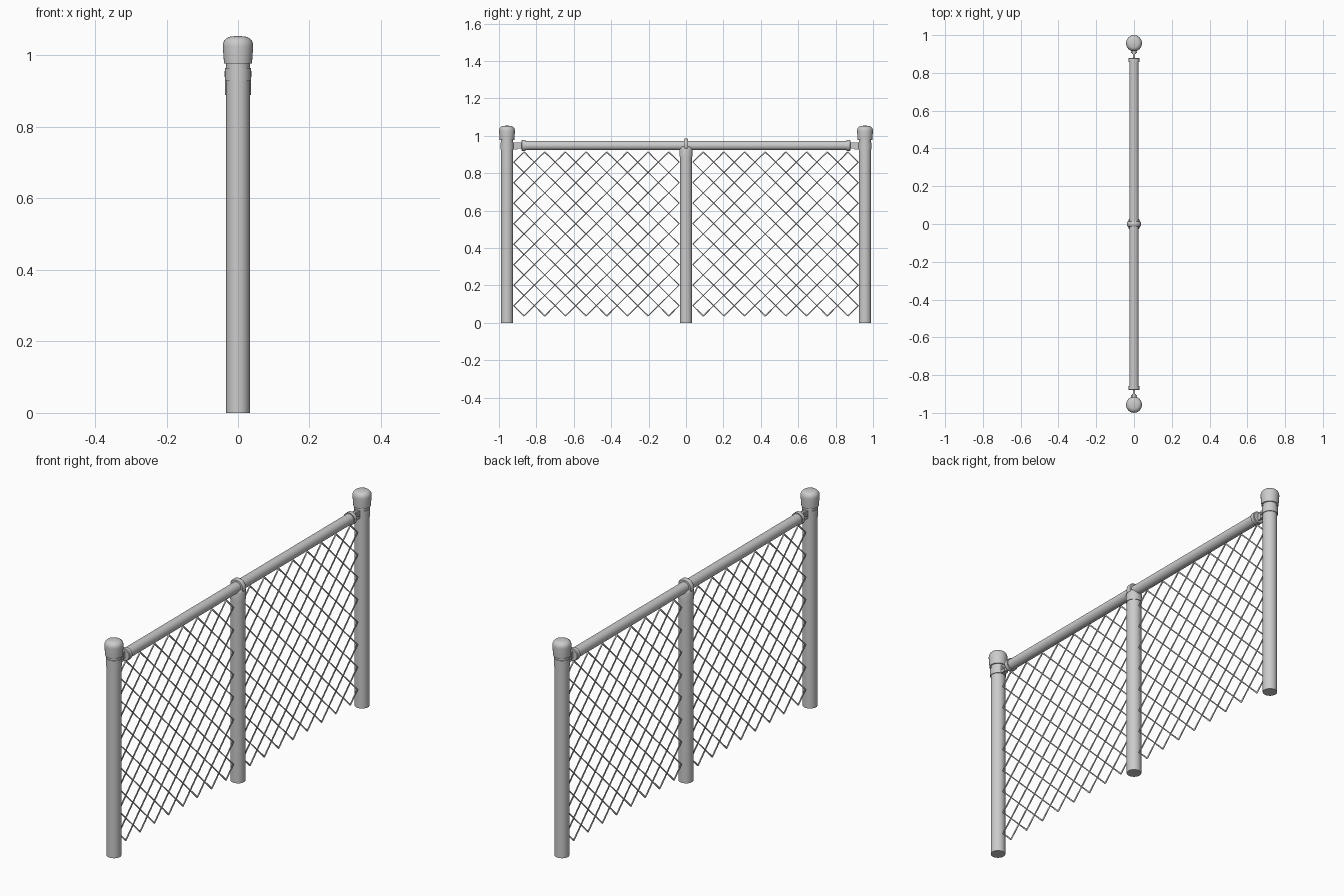
import bpy, math
from mathutils import Matrix

if "Cube" in bpy.data.objects:
    bpy.data.objects.remove(bpy.data.objects["Cube"])

POST_Y, RAIL_Z = 0.957, 0.948
POST_R, RAIL_R = 0.033, 0.025


def lathe(name, profile, axis='Z', loc=(0, 0, 0), n=32, closed=False):
    """Revolve (radius, height) points round an axis; open profiles get end caps."""
    verts, faces = [], []
    for r, h in profile:
        for i in range(n):
            a = 2 * math.pi * i / n
            verts.append((r * math.cos(a), r * math.sin(a), h))
    rows = len(profile)
    for k in range(rows if closed else rows - 1):
        a, b = k * n, ((k + 1) % rows) * n
        for i in range(n):
            j = (i + 1) % n
            faces.append((a + i, a + j, b + j, b + i))
    if not closed:
        faces.append(tuple(reversed(range(n))))
        faces.append(tuple(range((rows - 1) * n, rows * n)))
    me = bpy.data.meshes.new(name)
    me.from_pydata(verts, [], faces)
    rot = {'Z': Matrix(), 'Y': Matrix.Rotation(-math.pi / 2, 4, 'X'),
           'X': Matrix.Rotation(math.pi / 2, 4, 'Y')}[axis]
    me.transform(Matrix.Translation(loc) @ rot)
    ob = bpy.data.objects.new(name, me)
    bpy.context.collection.objects.link(ob)
    bpy.ops.object.select_all(action='DESELECT')
    ob.select_set(True)
    bpy.context.view_layer.objects.active = ob
    bpy.ops.object.shade_smooth_by_angle(angle=math.radians(35))
    return ob


def box(name, loc, size):
    bpy.ops.mesh.primitive_cube_add(size=1, location=loc)
    ob = bpy.context.object
    ob.name = name
    ob.scale = size
    bpy.ops.object.transform_apply(location=False, rotation=False, scale=True)
    return ob


def chain_link(name, y0, cells=8, z0=0.037, pitch_y=0.1105, pitch_z=0.1096):
    """Zigzag wires side by side, forming a diamond net."""
    cu = bpy.data.curves.new(name, 'CURVE')
    cu.dimensions = '3D'
    cu.bevel_depth = 0.004
    cu.bevel_resolution = 1
    cu.use_fill_caps = True
    for s in range(cells * 2):
        sp = cu.splines.new('POLY')
        sp.points.add(cells * 2)
        for k, p in enumerate(sp.points):
            side = (s + k + 1) % 2
            p.co = (0, y0 + (s + side) * pitch_y / 2, z0 + k * pitch_z / 2, 1)
    ob = bpy.data.objects.new(name, cu)
    bpy.context.collection.objects.link(ob)


# End posts, caps, brace bands and rail brackets
for s, tag in ((-1, "left"), (1, "right")):
    y = s * POST_Y
    lathe(f"end_post_{tag}", [(POST_R, 0), (POST_R, 1.0)], loc=(0, y, 0))
    cap = [(0.039, 0.977), (0.0425, 1.025)]
    for i in range(1, 7):
        a = math.radians(15 * i)
        cap.append((0.0175 + 0.025 * math.cos(a), 1.028 + 0.025 * math.sin(a)))
    cap.append((0.001, 1.055))
    lathe(f"post_cap_{tag}", cap, loc=(0, y, 0))
    lathe(f"brace_band_{tag}",
          [(0.032, 0.928), (0.036, 0.928), (0.036, 0.965), (0.032, 0.965)],
          loc=(0, y, 0), closed=True)
    for x in (-0.0085, 0.0085):
        box(f"band_tab_{tag}", (x, s * 0.917, 0.9465), (0.006, 0.032, 0.037))
    box(f"cup_tab_{tag}", (0, s * 0.895, RAIL_Z), (0.009, 0.045, 0.034))
    lathe(f"bracket_bolt_{tag}", [(0.007, -0.016), (0.007, 0.016)], 'X',
          (0, s * 0.912, RAIL_Z), 12)
    lathe(f"rail_cup_{tag}", [(0.026, -0.011), (0.030, -0.011),
          (0.030, 0.008), (0.027, 0.011)] if s > 0 else
          [(0.027, -0.011), (0.030, -0.008), (0.030, 0.011), (0.026, 0.011)],
          'Y', (0, s * 0.868, RAIL_Z))

# Top rail
lathe("top_rail", [(RAIL_R, -0.87), (RAIL_R, 0.87)], 'Y', (0, 0, RAIL_Z))

# Middle post with its loop cap
lathe("middle_post", [(POST_R, 0), (POST_R, 0.92)])
lathe("loop_cap_collar", [(0.036, 0.89), (0.036, 0.928), (0.033, 0.938), (0.024, 0.948)])
lathe("loop_cap_ring", [(0.024, -0.012), (0.034, -0.012), (0.038, -0.006),
      (0.038, 0.006), (0.034, 0.012), (0.024, 0.012)], 'Y', (0, 0, RAIL_Z), closed=True)

# Chain-link panels
chain_link("chain_link_left", -0.921)
chain_link("chain_link_right", 0.037)
